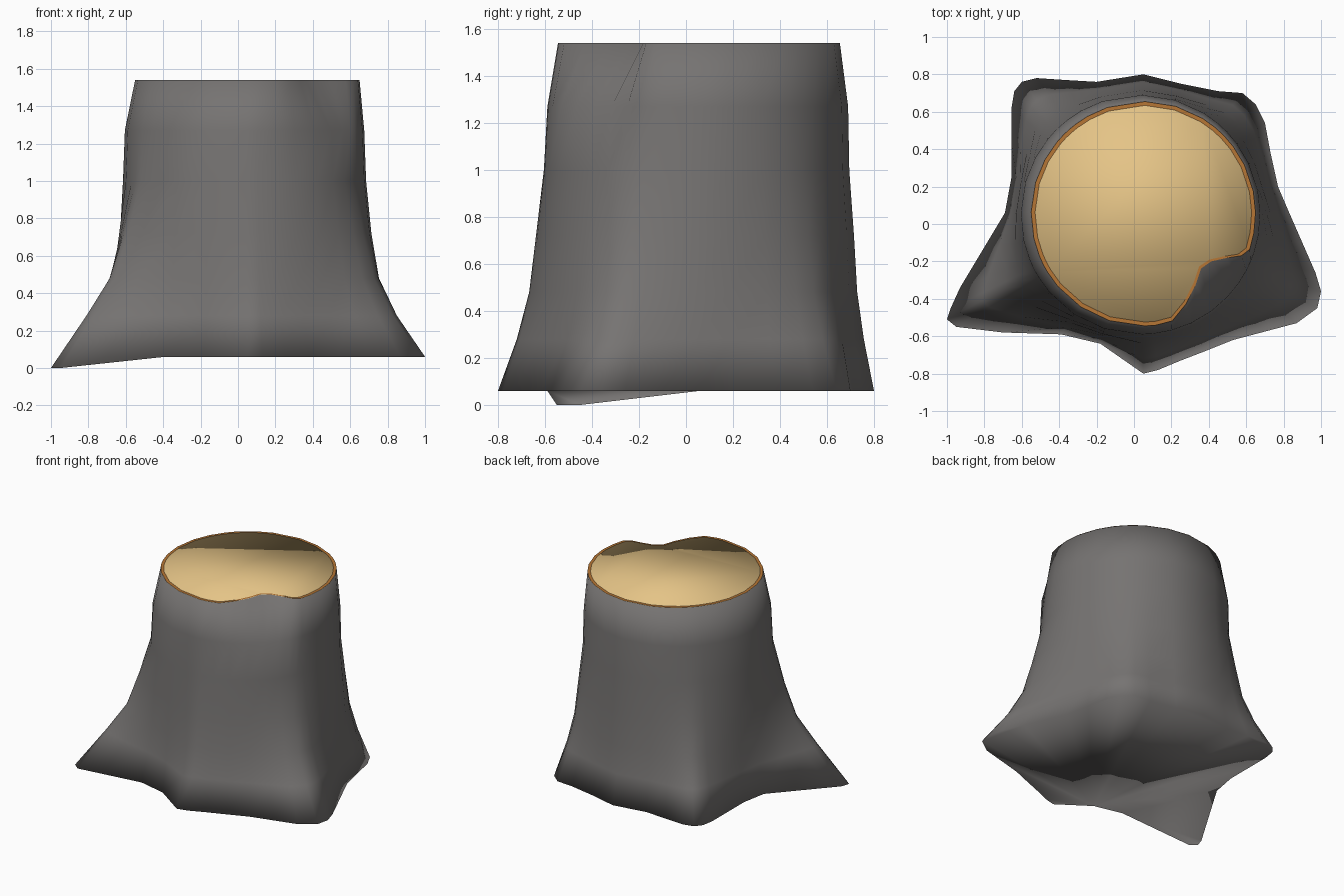
import bpy
import bmesh
import math
from mathutils import Vector

cube = bpy.data.objects.get("Cube")
if cube:
    bpy.data.objects.remove(cube, do_unlink=True)


def material(name, rgb):
    mat = bpy.data.materials.new(name)
    mat.use_nodes = True
    color = (*rgb, 1.0)
    mat.diffuse_color = color
    mat.node_tree.nodes["Principled BSDF"].inputs["Base Color"].default_value = color
    return mat


def make_object(name, bm, materials):
    mesh = bpy.data.meshes.new(name)
    bm.to_mesh(mesh)
    bm.free()
    for mat in materials:
        mesh.materials.append(mat)
    obj = bpy.data.objects.new(name, mesh)
    bpy.context.collection.objects.link(obj)
    return obj


def bridge(bm, lower, upper):
    n = len(lower)
    for i in range(n):
        j = (i + 1) % n
        bm.faces.new((lower[i], lower[j], upper[j], upper[i])).smooth = True


bark = material("grey bark", (0.18, 0.172, 0.168))
wood = material("pale cut wood", (0.78, 0.55, 0.24))
inner_bark = material("brown inner bark", (0.47, 0.18, 0.035))

# Root outline on the ground, counter-clockwise from the front root
ROOTS = [
    (.05, -.8), (.13, -.78), (.25, -.73), (.38, -.68), (.53, -.62), (.7, -.575),
    (.87, -.53), (.98, -.45), (1, -.36), (.97, -.26), (.9, -.1), (.83, .06),
    (.77, .2), (.73, .38), (.7, .54), (.65, .64), (.58, .7), (.45, .71),
    (.25, .75), (.05, .8), (-.2, .76), (-.37, .77), (-.52, .78), (-.6, .76),
    (-.64, .71), (-.655, .62), (-.655, .43), (-.655, .25), (-.69, .06),
    (-.81, -.14), (-.93, -.34), (-.98, -.45), (-1, -.51), (-.95, -.55),
    (-.7, -.58), (-.39, -.59), (-.18, -.64),
]
# Height, trunk centre x and y, trunk radius, root flare
LEVELS = [
    (.06, .035, .045, .65, 1), (.28, .035, .045, .65, .59),
    (.48, .035, .045, .65, .32), (.72, .035, .045, .655, .15),
    (1, .035, .045, .65, 0), (1.27, .035, .05, .64, 0),
    (1.54, .05, .055, .6, 0),
]
# Chip in the rim: angle in degrees, share of the radius
CHIP = [(-76, 1), (-68, .92), (-54, .79), (-41, .69), (-35, .74), (-28, .84), (-21, 1)]


def chip_factor(angle):
    for (a, fa), (b, fb) in zip(CHIP, CHIP[1:]):
        if a <= angle <= b:
            return fa + (fb - fa) * (angle - a) / (b - a)
    return 1


CENTRE = Vector((.04, .05))
TOP = LEVELS[-1][0]


def ring_points(z, cx, cy, radius, flare):
    points = []
    for root in map(Vector, ROOTS):
        ray = (root - CENTRE).normalized()
        r = radius
        if z == TOP:
            r *= chip_factor(math.degrees(math.atan2(ray.y, ray.x)))
        p = (Vector((cx, cy)) + ray * r).lerp(root, flare)
        # The longest root dips to the ground
        dips = flare == 1 and root.x < -.94 and root.y < -.44
        points.append(Vector((p.x, p.y, 0 if dips else z)))
    return points


# Stump with bark sides, underside and cut top
bm = bmesh.new()
rings = [[bm.verts.new(p) for p in ring_points(*level)] for level in LEVELS]
for lower, upper in zip(rings, rings[1:]):
    bridge(bm, lower, upper)
bm.faces.new(reversed(rings[0])).smooth = True
cut = bm.faces.new(rings[-1])
cut.smooth = True
cut.material_index = 1
make_object("stump", bm, [bark, wood])

# Thin inner bark band around the cut
bm = bmesh.new()
rim = ring_points(*LEVELS[-1])
middle = Vector((LEVELS[-1][1], LEVELS[-1][2], TOP))
lift = Vector((0, 0, .002))
outer = [bm.verts.new(p + lift) for p in rim]
inner = [bm.verts.new(p.lerp(middle, .035) + lift) for p in rim]
bridge(bm, outer, inner)
make_object("inner_bark_band", bm, [inner_bark])
